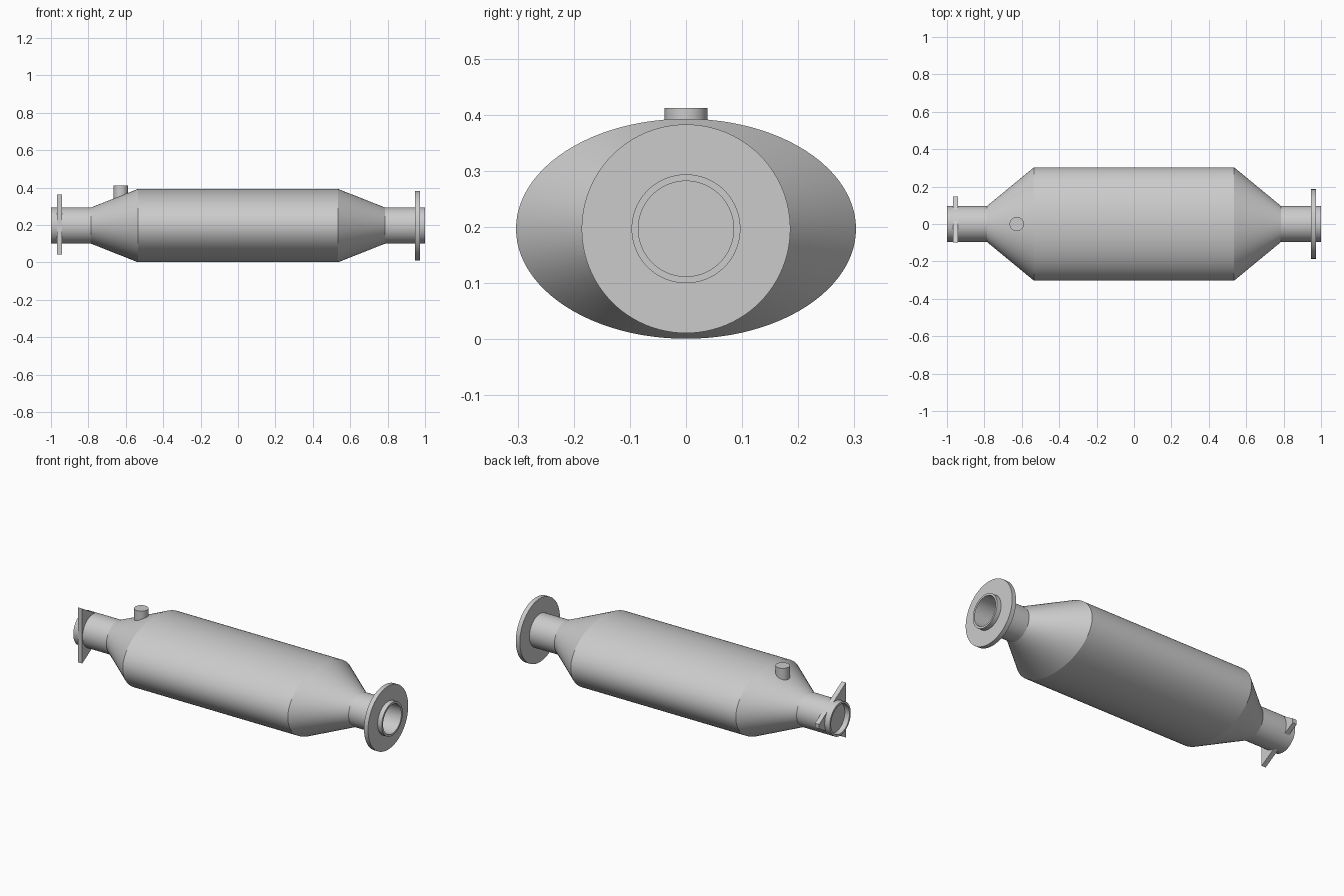
import bpy, bmesh, math

cube = bpy.data.objects.get("Cube")
if cube:
    bpy.data.objects.remove(cube)

AXIS_Z = 0.197      # height of the long axis
SIDES = 96
PIPE_R, BORE_R = 0.097, 0.085

steel = bpy.data.materials.new("light_grey_steel")
steel.use_nodes = True
GREY = (0.6, 0.6, 0.6, 1)
steel.diffuse_color = GREY
steel.node_tree.nodes["Principled BSDF"].inputs["Base Color"].default_value = GREY


def finish(name, bm):
    """Turn a bmesh into a named object with smooth curves and sharp edges."""
    bmesh.ops.recalc_face_normals(bm, faces=bm.faces)
    mesh = bpy.data.meshes.new(name)
    bm.to_mesh(mesh)
    bm.free()
    obj = bpy.data.objects.new(name, mesh)
    mesh.materials.append(steel)
    bpy.context.collection.objects.link(obj)
    bpy.ops.object.select_all(action='DESELECT')
    obj.select_set(True)
    bpy.context.view_layer.objects.active = obj
    bpy.ops.object.shade_smooth_by_angle(angle=math.radians(15))
    return obj


def loft(name, stations, close=False):
    """Join elliptical rings (x, half width, half height) along the axis."""
    bm = bmesh.new()
    rings = []
    for x, ry, rz in stations:
        angles = [math.tau * i / SIDES for i in range(SIDES)]
        rings.append([bm.verts.new((x, ry * math.cos(a), AXIS_Z + rz * math.sin(a)))
                      for a in angles])
    pairs = list(zip(rings, rings[1:]))
    if close:
        pairs.append((rings[-1], rings[0]))
    else:
        bm.faces.new(rings[0])
        bm.faces.new(rings[-1])
    for a, b in pairs:
        for i in range(SIDES):
            j = (i + 1) % SIDES
            bm.faces.new((a[i], a[j], b[j], b[i]))
    return finish(name, bm)


# Oval canister with a tapering cone at each end
half_body, half_cones = 0.535, 0.785
loft("canister", [(-half_cones, PIPE_R, PIPE_R), (-half_body, 0.303, 0.196),
                  (half_body, 0.303, 0.196), (half_cones, PIPE_R, PIPE_R)])

# Pipe stubs with blind bores
for name, side, depth in (("inlet_pipe", -1, 0.03), ("outlet_pipe", 1, 0.21)):
    loft(name, [(side * (half_cones - 0.005), PIPE_R, PIPE_R), (side, PIPE_R, PIPE_R),
                (side, BORE_R, BORE_R), (side * (1 - depth), BORE_R, BORE_R)])

# Round flange around the outlet
flange_r = 0.186
loft("outlet_flange", [(0.947, PIPE_R, PIPE_R), (0.947, flange_r, flange_r),
                       (0.973, flange_r, flange_r), (0.973, PIPE_R, PIPE_R)], close=True)

# Triangular flange around the inlet, with a blunt tip at the back
bm = bmesh.new()
outline = [(-0.1, 0.364), (-0.1, 0.042), (0.148, 0.188), (0.148, 0.214)]
plate = bm.faces.new([bm.verts.new((-0.967, y, z)) for y, z in outline])
extruded = bmesh.ops.extrude_face_region(bm, geom=[plate])
moved = [v for v in extruded["geom"] if isinstance(v, bmesh.types.BMVert)]
bmesh.ops.translate(bm, verts=moved, vec=(0.027, 0, 0))
bm.faces.new([v for v in plate.verts]) if not plate.is_valid else None
finish("inlet_flange", bm)

# Sensor boss standing on the inlet cone
bm = bmesh.new()
bmesh.ops.create_cone(bm, cap_ends=True, segments=48, radius1=0.038, radius2=0.038, depth=0.112)
bmesh.ops.translate(bm, verts=bm.verts, vec=(-0.627, 0, 0.356))
finish("sensor_boss", bm)
